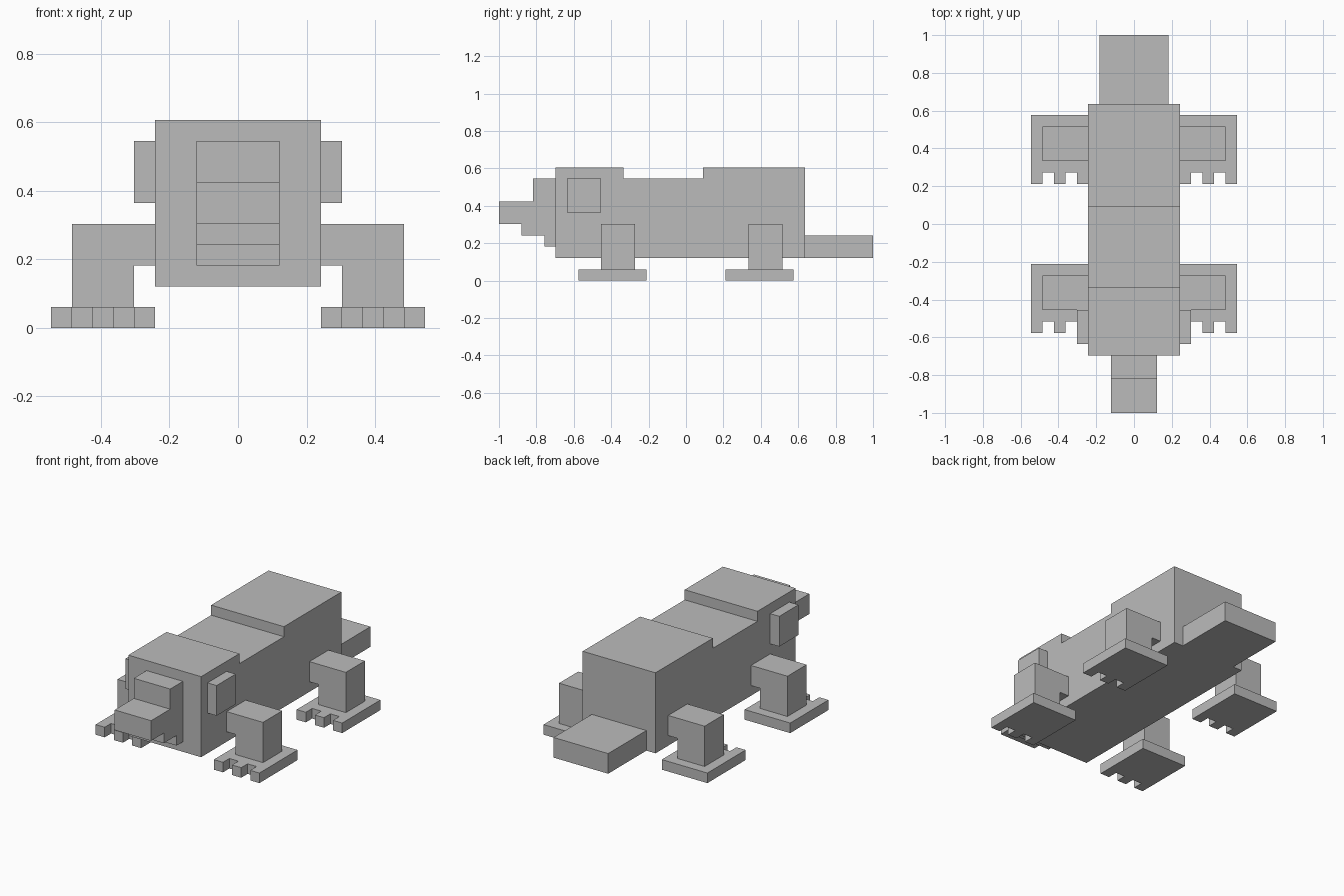
import bpy
import bmesh
from mathutils import Vector

cube = bpy.data.objects.get("Cube")
if cube:
    bpy.data.objects.remove(cube, do_unlink=True)

U = 2 / 33  # one grid block; the whole animal is 33 blocks long

grey = bpy.data.materials.new("plain_grey")
grey.use_nodes = True
grey.diffuse_color = (0.5, 0.5, 0.5, 1)
grey.node_tree.nodes["Principled BSDF"].inputs["Base Color"].default_value = (0.5, 0.5, 0.5, 1)


def extrude(name, profile, axis, start, end, side=1):
    """Extrude a profile (in blocks) along an axis; side -1 mirrors it in x."""
    bm = bmesh.new()
    verts = []
    for a, b in profile:
        co = [a, b]
        co.insert("xyz".index(axis), start)
        verts.append(bm.verts.new((co[0] * side, co[1], co[2])))
    face = bm.faces.new(verts)
    new = bmesh.ops.extrude_face_region(bm, geom=[face])["geom"]
    shift = Vector([end - start if axis == c else 0 for c in "xyz"])
    shift.x *= side
    bmesh.ops.translate(bm, vec=shift, verts=[g for g in new if isinstance(g, bmesh.types.BMVert)])
    bmesh.ops.scale(bm, vec=(U, U, U), verts=bm.verts)
    bmesh.ops.recalc_face_normals(bm, faces=bm.faces)
    mesh = bpy.data.meshes.new(name)
    bm.to_mesh(mesh)
    bm.free()
    mesh.materials.append(grey)
    obj = bpy.data.objects.new(name, mesh)
    bpy.context.collection.objects.link(obj)
    return obj


def rect(a0, a1, b0, b1):
    return [(a0, b0), (a1, b0), (a1, b1), (a0, b1)]


# Body with a shallow saddle, side profile in y and z
extrude("body", [(-11.5, 2), (10.5, 2), (10.5, 10), (1.5, 10),
                 (1.5, 9), (-5.5, 9), (-5.5, 10), (-11.5, 10)], "x", -4, 4)

# Stepped snout
extrude("snout", [(-11.5, 3), (-11.5, 9), (-13.5, 9), (-13.5, 7), (-16.5, 7), (-16.5, 5),
                  (-14.5, 5), (-14.5, 4), (-12.5, 4), (-12.5, 3)], "x", -2, 2)

# Flat tail
extrude("tail", rect(10.5, 16.5, 2, 4), "x", -3, 3)

# Foot outline with three toes, in x and y from the foot centre
foot = [(4, 3), (4, -3), (5, -3), (5, -2), (6, -2), (6, -3), (7, -3),
        (7, -2), (8, -2), (8, -3), (9, -3), (9, 3)]
# Leg outline bent at the hip, in x and z
leg = [(4, 5), (4, 3), (5, 3), (5, 1), (8, 1), (8, 5)]

for side, label in ((1, "left"), (-1, "right")):
    extrude(label + "_eye", rect(-10.5, -7.5, 6, 9), "x", 4, 5, side)
    for centre, end in ((-6.5, "front"), (6.5, "back")):
        # Front legs sit half a block ahead of and behind the foot centre alike
        leg_mid = centre + 0.5
        extrude(f"{label}_{end}_leg", leg, "y", leg_mid - 1.5, leg_mid + 1.5, side)
        extrude(f"{label}_{end}_foot", [(x, y + centre) for x, y in foot], "z", 0, 1, side)
